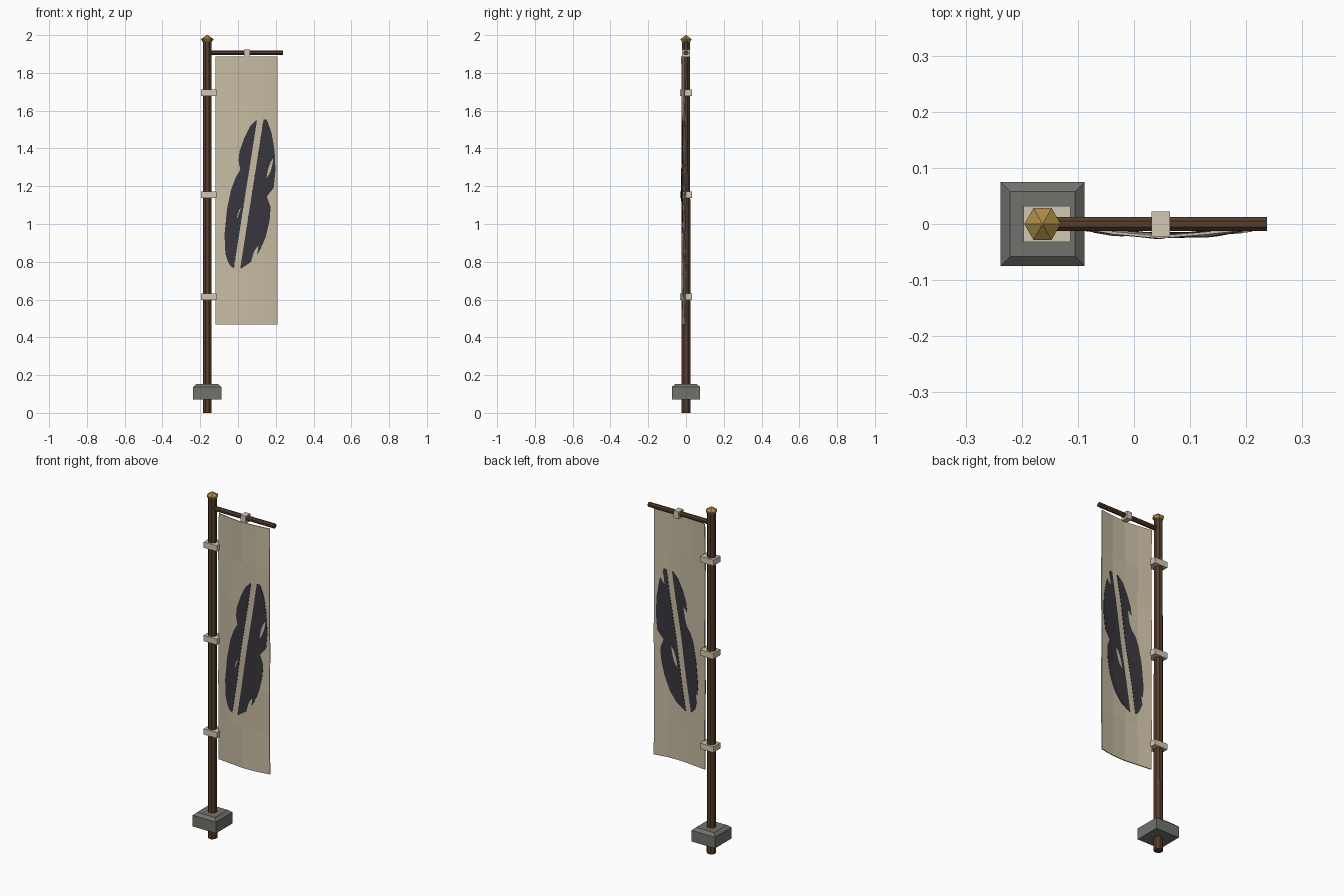
import bpy, bmesh, math
from mathutils import Vector, Matrix

if "Cube" in bpy.data.objects:
    bpy.data.objects.remove(bpy.data.objects["Cube"])


def mat(name, rgb):
    m = bpy.data.materials.new(name)
    m.diffuse_color = (*rgb, 1)
    m.use_nodes = True
    m.node_tree.nodes["Principled BSDF"].inputs["Base Color"].default_value = m.diffuse_color
    return m


WOOD = mat("dark wood", (0.095, 0.047, 0.024))
STONE = mat("grey stone", (0.165, 0.165, 0.15))
GOLD = mat("old gold", (0.40, 0.25, 0.06))
CLOTH = mat("tan cloth", (0.58, 0.51, 0.37))
STRAP = mat("pale strap", (0.64, 0.58, 0.45))
INK = mat("ink", (0.04, 0.037, 0.048))

PX = -0.163  # pole axis


def finish(name, bm, material):
    bmesh.ops.recalc_face_normals(bm, faces=bm.faces)
    me = bpy.data.meshes.new(name)
    bm.to_mesh(me)
    bm.free()
    me.materials.append(material)
    ob = bpy.data.objects.new(name, me)
    bpy.context.collection.objects.link(ob)
    return ob


def lathe(name, rings, sides, material, turn=0.0, matrix=Matrix()):
    """Stack of (radius, height) rings with capped ends."""
    bm = bmesh.new()
    loops = []
    for r, h in rings:
        loops.append([bm.verts.new(matrix @ Vector((
            r * math.cos(turn + math.tau * i / sides),
            r * math.sin(turn + math.tau * i / sides), h))) for i in range(sides)])
    for a, b in zip(loops, loops[1:]):
        for i in range(sides):
            j = (i + 1) % sides
            bm.faces.new((a[i], a[j], b[j], b[i]))
    bm.faces.new(loops[0])
    bm.faces.new(loops[-1])
    return finish(name, bm, material)


def box(name, centre, size, material):
    bm = bmesh.new()
    bmesh.ops.create_cube(bm, size=1, matrix=Matrix.Translation(centre) @ Matrix.Diagonal((*size, 1)))
    return finish(name, bm, material)


def sheet(name, rows, material, thickness):
    """Grid of points turned into a thin closed slab."""
    bm = bmesh.new()
    vs = [[bm.verts.new(p) for p in row] for row in rows]
    for a, b in zip(vs, vs[1:]):
        for i in range(len(a) - 1):
            bm.faces.new((a[i], a[i + 1], b[i + 1], b[i]))
    ob = finish(name, bm, material)
    mod = ob.modifiers.new("thickness", 'SOLIDIFY')
    mod.thickness = thickness
    mod.offset = 0
    return ob


# Pole, finial and crossbar
at_pole = Matrix.Translation((PX, 0, 0))
lathe("pole", [(0.0255, 0), (0.0235, 1.975)], 8, WOOD, math.pi / 8, at_pole)
lathe("finial", [(0.018, 1.955), (0.0325, 1.976), (0.0325, 1.98), (0.002, 2.0)], 6, GOLD, 0, at_pole)
lathe("crossbar", [(0.0135, PX), (0.0135, 0.237)], 8, WOOD, math.pi / 8,
      Matrix.Translation((0, 0, 1.907)) @ Matrix.Rotation(math.pi / 2, 4, 'Y'))

# Stone weight with chamfered top
s = math.sqrt(2)
lathe("stone_weight", [(0.075 * s, 0.072), (0.075 * s, 0.137), (0.058 * s, 0.152)], 4, STONE,
      math.pi / 4, at_pole)

# Straps round the pole and the loop on the crossbar
for i, z in enumerate((0.615, 1.155, 1.695)):
    box(f"pole_strap_{i + 1}", (-0.155, 0, z), (0.084, 0.064, 0.034), STRAP)
box("crossbar_loop", (0.048, 0, 1.904), (0.033, 0.044, 0.042), STRAP)

# Banner: a gently bellied low-poly grid
X0, X1, Z0, Z1, NX, NZ = -0.12, 0.21, 0.467, 1.887, 4, 6


def node_y(i, k):
    u = i / NX
    belly = 4 * u * (1 - u)
    return -0.004 - 0.005 * u - 0.014 * belly + 0.003 * math.sin(2.3 * k + 1.9 * i)


def cloth_y(x, z):
    u = min(max((x - X0) / (X1 - X0) * NX, 0), NX - 1e-6)
    w = min(max((z - Z0) / (Z1 - Z0) * NZ, 0), NZ - 1e-6)
    i, k = int(u), int(w)
    u, w = u - i, w - k
    lo = node_y(i, k) * (1 - u) + node_y(i + 1, k) * u
    hi = node_y(i, k + 1) * (1 - u) + node_y(i + 1, k + 1) * u
    return lo * (1 - w) + hi * w


sheet("banner", [[(X0 + (X1 - X0) * i / NX, node_y(i, k), Z0 + (Z1 - Z0) * k / NZ)
                  for i in range(NX + 1)] for k in range(NZ + 1)], CLOTH, 0.005)

# Painted emblem: two lobes either side of a slanted gap, showing on both faces
LEFT = [(0.765, -0.022), (0.786, -0.047), (0.839, -0.066), (0.944, -0.071), (1.077, -0.058),
        (1.183, -0.036), (1.246, -0.012), (1.288, 0.013), (1.331, 0.003), (1.384, 0.008),
        (1.458, 0.034), (1.516, 0.063), (1.548, 0.095)]
RIGHT = [(0.765, 0.018), (0.80, 0.071), (0.855, 0.114), (0.93, 0.146), (1.02, 0.167),
         (1.09, 0.172), (1.146, 0.151), (1.19, 0.188), (1.288, 0.198), (1.394, 0.193),
         (1.484, 0.177), (1.553, 0.152)]


def along(points, z):
    for (za, xa), (zb, xb) in zip(points, points[1:]):
        if z <= zb:
            return xa + (xb - xa) * (z - za) / (zb - za)
    return points[-1][1]


def gap(z):
    return -0.022 + 0.156 * (z - 0.765)


def lobe(name, outline, inner_shift):
    lo, hi, n, c = outline[0][0], outline[-1][0], 48, 8
    rows = []
    for k in range(n + 1):
        z = lo + (hi - lo) * k / n
        a, b = sorted((along(outline, z), gap(z) + inner_shift))
        if b - a < 0.002:
            b = a + 0.002
        xs = [a + (b - a) * i / c for i in range(c + 1)]
        rows.append([(x, cloth_y(x, z), z) for x in xs])
    sheet(name, rows, INK, 0.008)


lobe("emblem_left_lobe", LEFT, 0.0)
lobe("emblem_right_lobe", RIGHT, 0.034)
